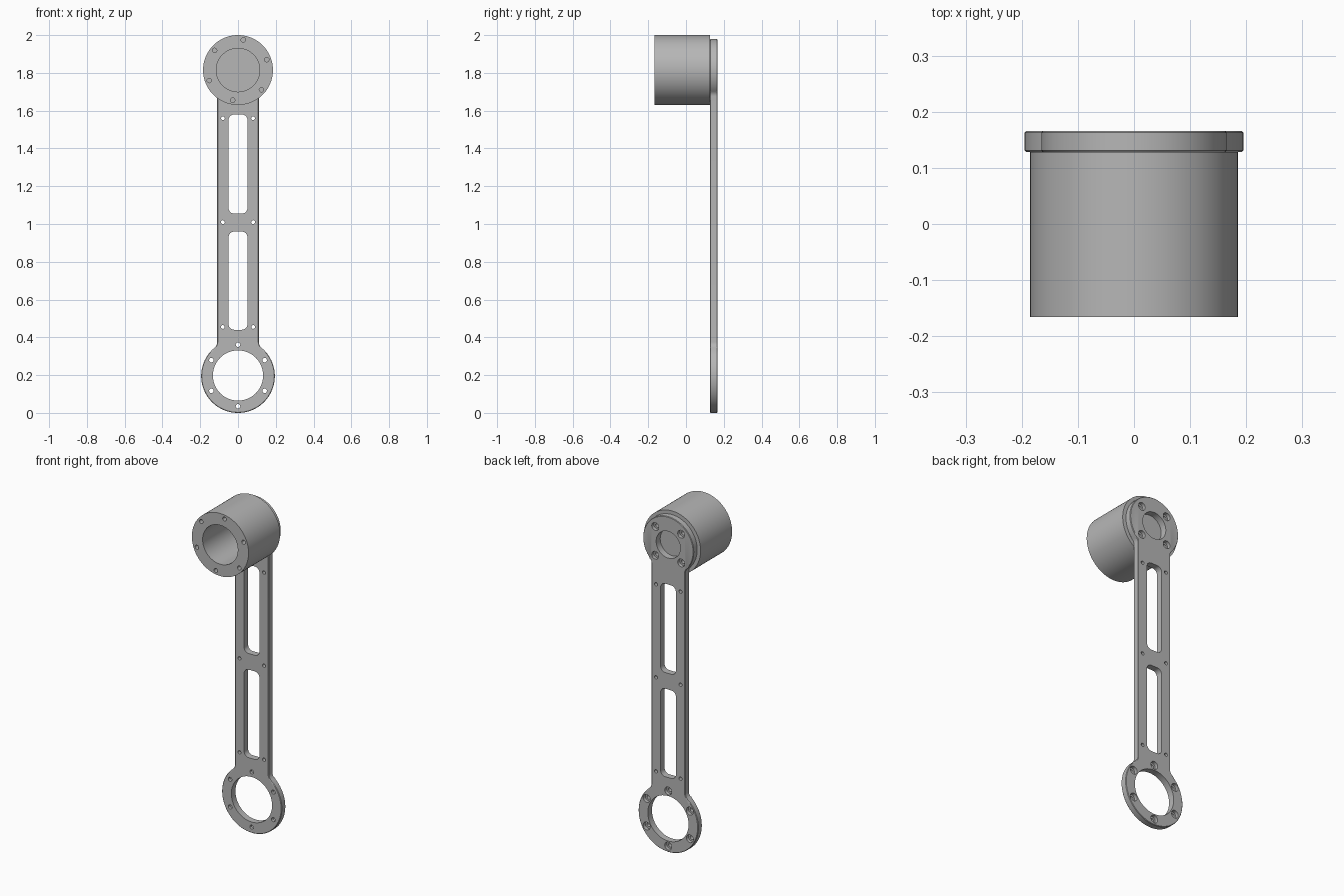
import bpy, bmesh
from math import sin, cos, pi, radians, sqrt, atan2

cube = bpy.data.objects.get("Cube")
if cube:
    bpy.data.objects.remove(cube, do_unlink=True)

FRONT, JOINT, BACK = -0.166, 0.128, 0.166   # depth positions
TOP_Z, LOW_Z = 1.815, 0.195                 # centres of the two ends
TOP_R, LOW_R, BAR = 0.165, 0.195, 0.11      # end radii and bar half width

grey = bpy.data.materials.new("grey metal")
grey.use_nodes = True
grey.diffuse_color = (0.47, 0.47, 0.47, 1)
grey.node_tree.nodes["Principled BSDF"].inputs["Base Color"].default_value = (0.47, 0.47, 0.47, 1)


def arc(cx, cz, r, a0, a1, n):
    return [(cx + r * cos(a0 + (a1 - a0) * i / n), cz + r * sin(a0 + (a1 - a0) * i / n))
            for i in range(n + 1)]


def prism(bm, pts, y0, y1, chamfer=0):
    """Extrude an x-z outline along y, with an optional edge chamfer."""
    face = bm.faces.new([bm.verts.new((x, y0, z)) for x, z in pts])
    ext = bmesh.ops.extrude_face_region(bm, geom=[face])["geom"]
    far = [f for f in ext if isinstance(f, bmesh.types.BMFace)][0]
    for v in far.verts:
        v.co.y = y1
    if chamfer:
        bmesh.ops.bevel(bm, geom=list(face.edges) + list(far.edges), offset=chamfer,
                        segments=1, affect='EDGES', profile=0.5)


def lathe(bm, profile, x, z, n=24):
    """Turn (radius, y) points, starting and ending on the axis, around y."""
    rings = []
    for r, y in profile:
        if r == 0:
            rings.append([bm.verts.new((x, y, z))] * n)
        else:
            rings.append([bm.verts.new((x + r * cos(2 * pi * i / n), y, z + r * sin(2 * pi * i / n)))
                          for i in range(n)])
    for a, b in zip(rings, rings[1:]):
        for i in range(n):
            j = (i + 1) % n
            bm.faces.new(list(dict.fromkeys((a[i], a[j], b[j], b[i]))))


def to_object(bm, name):
    bmesh.ops.recalc_face_normals(bm, faces=bm.faces[:])
    mesh = bpy.data.meshes.new(name)
    bm.to_mesh(mesh)
    bm.free()
    ob = bpy.data.objects.new(name, mesh)
    bpy.context.collection.objects.link(ob)
    mesh.materials.append(grey)
    return ob


def finish(ob, cutter):
    """Cut the openings, then smooth the round walls."""
    mod = ob.modifiers.new("openings", 'BOOLEAN')
    mod.object, mod.operation, mod.solver = cutter, 'DIFFERENCE', 'EXACT'
    bpy.ops.object.select_all(action='DESELECT')
    bpy.context.view_layer.objects.active = ob
    ob.select_set(True)
    bpy.ops.object.modifier_apply(modifier=mod.name)
    bpy.data.objects.remove(cutter, do_unlink=True)
    bpy.ops.object.shade_smooth_by_angle(angle=radians(30))


def drill(bm, r, x, z, y0, y1, n=24):
    lathe(bm, [(0, y0), (r, y0), (r, y1), (0, y1)], x, z, n)


def counterbore(bm, x, z):
    lathe(bm, [(0, JOINT - 0.02), (0.012, JOINT - 0.02), (0.012, 0.146),
               (0.023, 0.146), (0.023, BACK + 0.02), (0, BACK + 0.02)], x, z)


# Link plate outline: right half from the bottom up, then mirrored
def fillet(r_end, r=0.04):
    """Height offset and contact angle of a fillet between an end and the bar."""
    dz = sqrt((r_end + r) ** 2 - (BAR + r) ** 2)
    return dz, atan2(dz, BAR + r)


F = 0.04
low_dz, low_a = fillet(LOW_R)
top_dz, top_a = fillet(TOP_R)
half = arc(0, LOW_Z, LOW_R, -pi / 2, low_a, 28)
half += arc(BAR + F, LOW_Z + low_dz, F, pi + low_a, pi, 6)[1:]
half += arc(BAR + F, TOP_Z - top_dz, F, pi, pi - top_a, 6)
half += arc(0, TOP_Z, TOP_R, -top_a, pi / 2, 28)[1:]
outline = half + [(-x, z) for x, z in reversed(half[1:-1])]
bm = bmesh.new()
prism(bm, outline, JOINT, BACK, 0.003)
plate = to_object(bm, "link_plate")

# Openings in the plate
bm = bmesh.new()
Y0, Y1 = JOINT - 0.02, BACK + 0.02
drill(bm, 0.133, 0, LOW_Z + 0.003, Y0, Y1, 64)
drill(bm, 0.079, 0, TOP_Z, Y0, Y1, 48)
for z0, z1 in ((0.44, 0.96), (1.055, 1.58)):
    w, r = 0.05, 0.03
    slot = []
    for k, (x, z) in enumerate(((w - r, z1 - r), (r - w, z1 - r), (r - w, z0 + r), (w - r, z0 + r))):
        slot += arc(x, z, r, k * pi / 2, (k + 1) * pi / 2, 8)
    prism(bm, slot, Y0, Y1)
for z in (0.455, 1.01, 1.56):
    for x in (-0.08, 0.08):
        drill(bm, 0.01, x, z, Y0, Y1, 16)
for k in range(6):
    a = pi / 2 + k * pi / 3
    counterbore(bm, 0.163 * cos(a), LOW_Z + 0.003 + 0.163 * sin(a))
for k in range(4):
    a = pi / 4 + k * pi / 2
    counterbore(bm, 0.12 * cos(a), TOP_Z + 0.12 * sin(a))
finish(plate, to_object(bm, "plate_cutter"))

# Round housing with a deep blind bore
bm = bmesh.new()
lathe(bm, [(0, 0.09), (0.115, 0.09), (0.115, FRONT), (0.185, FRONT), (0.185, JOINT), (0, JOINT)],
      0, TOP_Z, 96)
housing = to_object(bm, "round_housing")

# Screw holes in the housing rim
bm = bmesh.new()
for k in range(6):
    a = radians(20) + k * pi / 3
    drill(bm, 0.012, 0.162 * cos(a), TOP_Z + 0.162 * sin(a), FRONT - 0.02, FRONT + 0.06, 16)
finish(housing, to_object(bm, "rim_cutter"))
